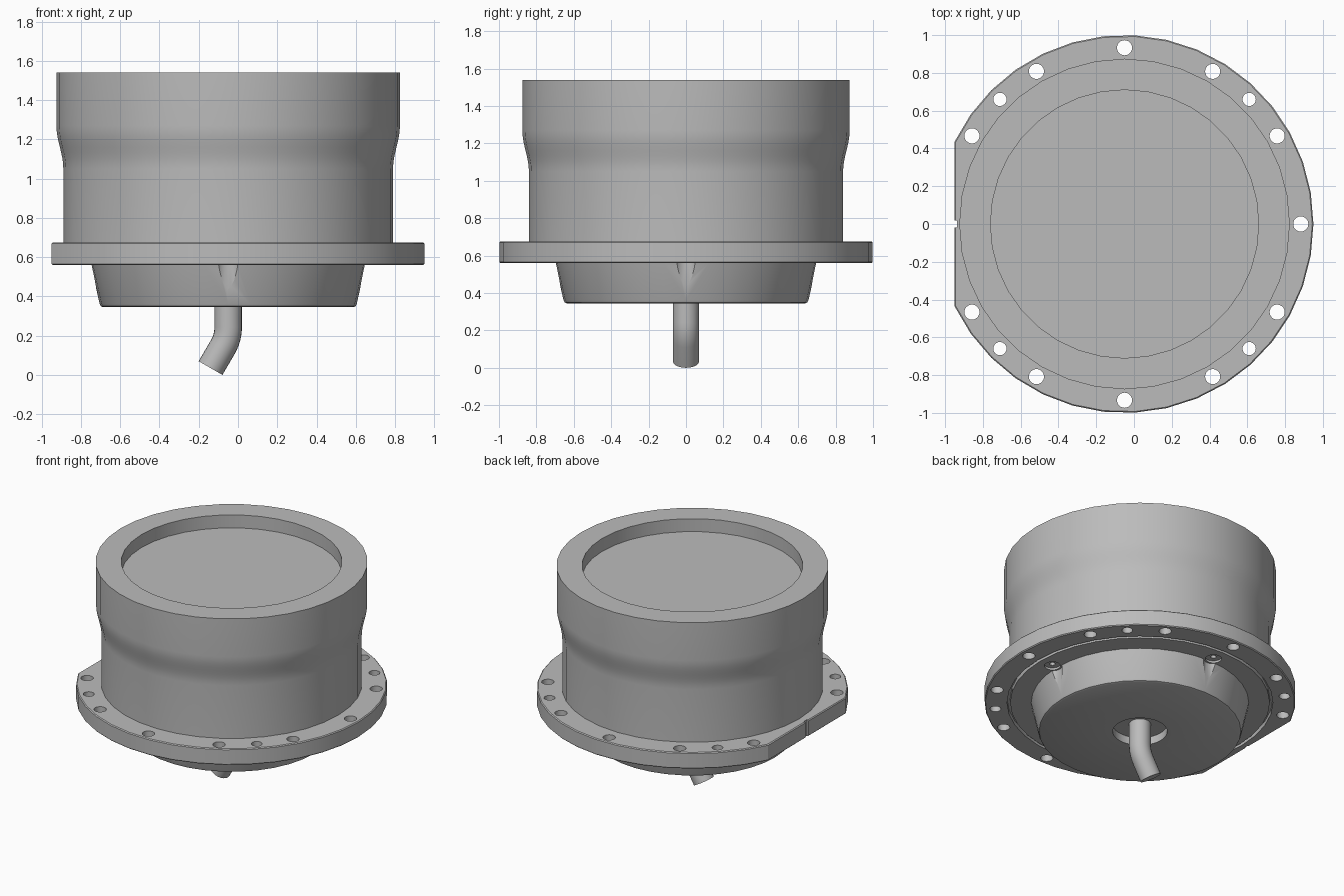
import bpy, bmesh
from math import sin, cos, pi, radians, acos

if "Cube" in bpy.data.objects:
    bpy.data.objects.remove(bpy.data.objects["Cube"])

AXIS_X = -0.05

metal = bpy.data.materials.new("grey_metal")
metal.use_nodes = True
grey = (0.5, 0.5, 0.5, 1)
metal.diffuse_color = grey
metal.node_tree.nodes["Principled BSDF"].inputs["Base Color"].default_value = grey


def finish(name, bm):
    bmesh.ops.recalc_face_normals(bm, faces=bm.faces)
    mesh = bpy.data.meshes.new(name)
    bm.to_mesh(mesh)
    bm.free()
    mesh.materials.append(metal)
    obj = bpy.data.objects.new(name, mesh)
    obj.location.x = AXIS_X
    bpy.context.collection.objects.link(obj)
    return obj


def skin(bm, rings, closed=False):
    """Join rings of points with quads, capping the ends unless closed."""
    loops = [[bm.verts.new(p) for p in ring] for ring in rings]
    n = len(loops[0])
    pairs = list(zip(loops, loops[1:]))
    if closed:
        pairs.append((loops[-1], loops[0]))
    else:
        bm.faces.new(loops[0])
        bm.faces.new(loops[-1])
    for a, b in pairs:
        for i in range(n):
            j = (i + 1) % n
            bm.faces.new((a[i], a[j], b[j], b[i]))


def circle(r, z, n, cx=0, cy=0):
    return [(cx + r * cos(2 * pi * i / n), cy + r * sin(2 * pi * i / n), z) for i in range(n)]


def lathe(name, profile, n=36, closed=False):
    bm = bmesh.new()
    skin(bm, [circle(r, z, n) for r, z in profile], closed)
    return finish(name, bm)


def drills(name, spots, z0, z1):
    """Upright cylinders at (angle, distance, radius)."""
    bm = bmesh.new()
    for angle, dist, r in spots:
        a = radians(angle)
        skin(bm, [circle(r, z, 24, dist * cos(a), dist * sin(a)) for z in (z0, z1)])
    return finish(name, bm)


def activate(obj):
    bpy.ops.object.select_all(action='DESELECT')
    obj.select_set(True)
    bpy.context.view_layer.objects.active = obj


def cut(obj, cutter):
    mod = obj.modifiers.new("cut", 'BOOLEAN')
    mod.operation = 'DIFFERENCE'
    mod.solver = 'EXACT'
    mod.object = cutter
    activate(obj)
    bpy.ops.object.modifier_apply(modifier=mod.name)
    bpy.data.objects.remove(cutter)


# Upper body: flared drum with a shallow recess in the top
flare = [(0.8575 - 0.0175 * cos(pi * t / 8), 1.05 + 0.22 * t / 8) for t in range(9)]
body = lathe("upper_body", [(0.84, 0.67)] + flare
             + [(0.875, 1.54), (0.71, 1.54), (0.71, 1.448)])

# Flange: round plate with one flat side
corner = acos(-0.9)
bm = bmesh.new()
angles = [-corner + 2 * corner * i / 32 for i in range(33)]
skin(bm, [[(cos(a), sin(a), z) for a in angles] for z in (0.56, 0.675)])
flange = finish("flange", bm)
bevel = flange.modifiers.new("edge_chamfer", 'BEVEL')
bevel.width = 0.006
bevel.segments = 1
bevel.angle_limit = radians(50)
activate(flange)
bpy.ops.object.modifier_apply(modifier=bevel.name)

# Bolt holes, with smaller ones on the diagonals
bolts = [(a * s, 0.933, 0.035 if a in (45, 135) else 0.04)
         for a in (30, 45, 60, 90, 120, 135, 150) for s in (1, -1)]
cut(flange, drills("bolt_drill", bolts + [(0, 0.933, 0.04)], 0.5, 0.8))

# Key slot in the flat side
bm = bmesh.new()
skin(bm, [[(x, y, z) for x, y in ((-0.95, -0.018), (-0.887, -0.018),
                                  (-0.887, 0.018), (-0.95, 0.018))] for z in (0.5, 0.8)])
cut(flange, finish("slot_cutter", bm))

# Seam groove and screw pockets under the flange
cut(flange, lathe("groove_cutter", [(0.835, 0.5), (0.855, 0.5), (0.855, 0.59), (0.835, 0.59)],
                  closed=True))
quarters = (0, 90, 180, 270)
cut(flange, drills("pocket_drill", [(a, 0.735, 0.052) for a in quarters], 0.5, 0.575))
cut(flange, drills("screw_drill", [(a, 0.735, 0.018) for a in quarters], 0.5, 0.62))

# Lower housing: tapered pan with screw clearances and a pipe well
housing = lathe("lower_housing", [(0.705, 0.575), (0.70, 0.56), (0.655, 0.362), (0.649, 0.35),
                                  (0.637, 0.345), (0.175, 0.345), (0.175, 0.4)])
cut(housing, drills("clearance_drill", [(a, 0.735, 0.063) for a in quarters], 0.36, 0.7))

# Bent outlet pipe
TILT, BEND, R = radians(30), 0.2, 0.07
path = [(0, 0.41, 0)]
path += [(-BEND * (1 - cos(t)), 0.243 - BEND * sin(t), t) for t in [TILT * i / 6 for i in range(7)]]
path.append((-0.09, 0.035, TILT))
bm = bmesh.new()
skin(bm, [[(x + px * cos(t), py, z - px * sin(t)) for px, py, _ in circle(R, 0, 24)]
          for x, z, t in path])
pipe = finish("outlet_pipe", bm)

for obj in (body, flange, housing, pipe):
    activate(obj)
    bpy.ops.object.shade_smooth_by_angle(angle=radians(30))
